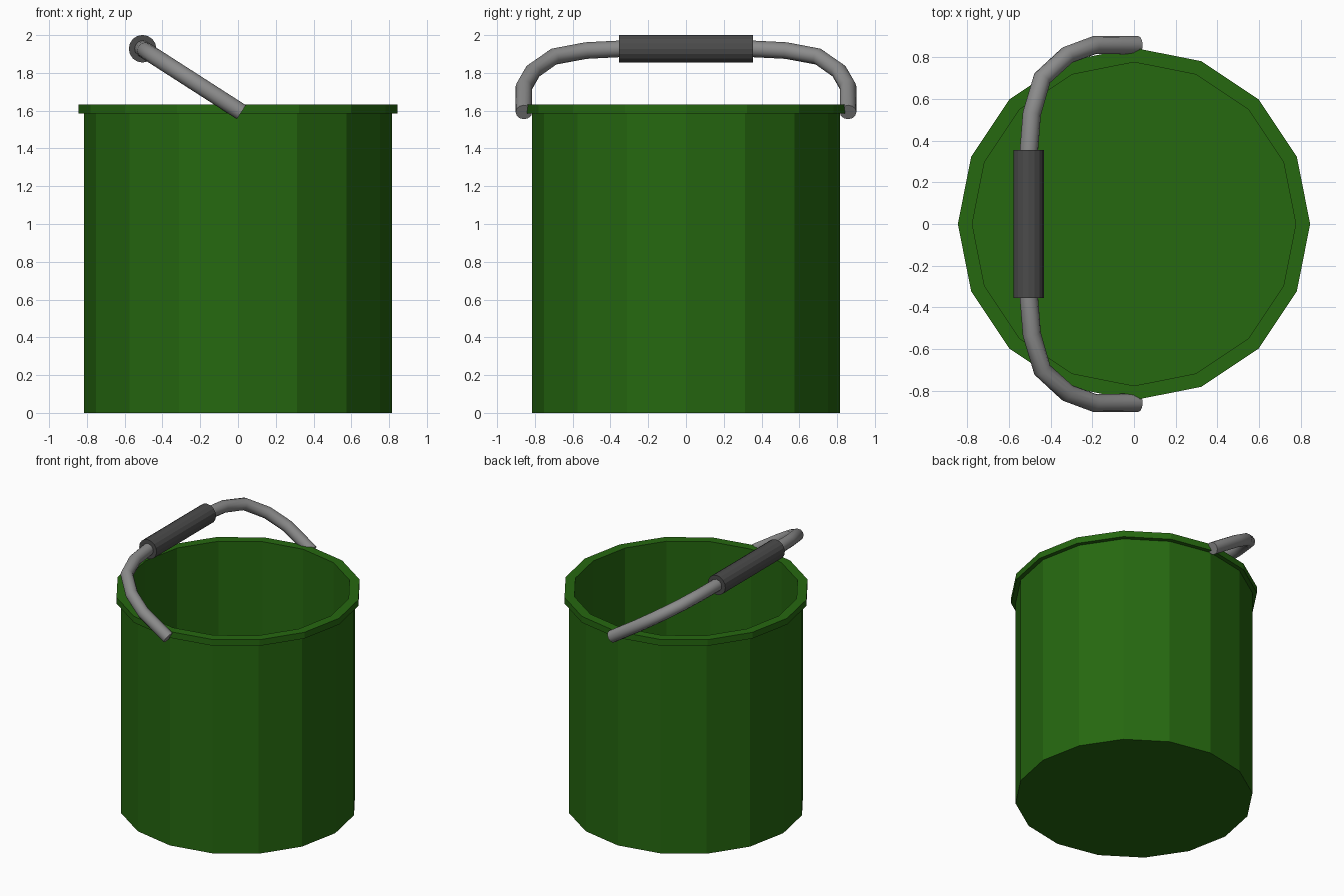
import bpy, bmesh, math

if "Cube" in bpy.data.objects:
    bpy.data.objects.remove(bpy.data.objects["Cube"])

SIDES = 16


def paint(obj, name, rgb):
    mat = bpy.data.materials.new(name)
    mat.diffuse_color = (*rgb, 1)
    mat.use_nodes = True
    mat.node_tree.nodes["Principled BSDF"].inputs["Base Color"].default_value = mat.diffuse_color
    obj.data.materials.append(mat)


def lathe(name, profile, sides):
    """Revolve an (r, z) profile, closed on the axis, into a faceted solid."""
    bm = bmesh.new()
    verts = [bm.verts.new((r, 0, z)) for r, z in profile]
    edges = [bm.edges.new(pair) for pair in zip(verts, verts[1:])]
    bmesh.ops.spin(bm, geom=verts + edges, cent=(0, 0, 0), axis=(0, 0, 1),
                   angle=math.tau, steps=sides, use_merge=False)
    bmesh.ops.remove_doubles(bm, verts=bm.verts, dist=1e-4)
    bmesh.ops.recalc_face_normals(bm, faces=bm.faces)
    mesh = bpy.data.meshes.new(name)
    bm.to_mesh(mesh)
    bm.free()
    obj = bpy.data.objects.new(name, mesh)
    bpy.context.collection.objects.link(obj)
    return obj


# Bucket: hollow straight wall with a flat outward lip
bucket = lathe("bucket", [(0, 0), (0.814, 0), (0.814, 1.585), (0.845, 1.585),
                          (0.845, 1.632), (0.776, 1.632), (0.776, 0.04), (0, 0.04)], SIDES)
paint(bucket, "green", (0.019, 0.138, 0.005))

# Handle: tilted bail, half path in (x, y) mirrored across y
PIVOT_X, PIVOT_Z, SLOPE, GRIP_X = 0.018, 1.592, 0.642, -0.505
half = [(PIVOT_X, 0.858), (-0.19, 0.858), (-0.32, 0.81), (-0.44, 0.70),
        (-0.49, 0.53), (GRIP_X, 0.34)]
path = half + [(x, -y) for x, y in reversed(half)]
curve = bpy.data.curves.new("handle", "CURVE")
curve.dimensions = "3D"
curve.bevel_depth = 0.044
curve.bevel_resolution = 4
curve.use_fill_caps = True
spline = curve.splines.new("POLY")
spline.points.add(len(path) - 1)
for point, (x, y) in zip(spline.points, path):
    point.co = (x, y, PIVOT_Z + (PIVOT_X - x) * SLOPE, 1)
handle = bpy.data.objects.new("handle", curve)
bpy.context.collection.objects.link(handle)
paint(handle, "steel", (0.26, 0.26, 0.26))

# Grip: dark sleeve around the middle of the handle
grip_z = PIVOT_Z + (PIVOT_X - GRIP_X) * SLOPE
bpy.ops.mesh.primitive_cylinder_add(vertices=16, radius=0.073, depth=0.71,
                                    location=(GRIP_X, 0, grip_z),
                                    rotation=(math.pi / 2, 0, 0))
grip = bpy.context.object
grip.name = "grip"
paint(grip, "dark_grey", (0.07, 0.07, 0.07))
